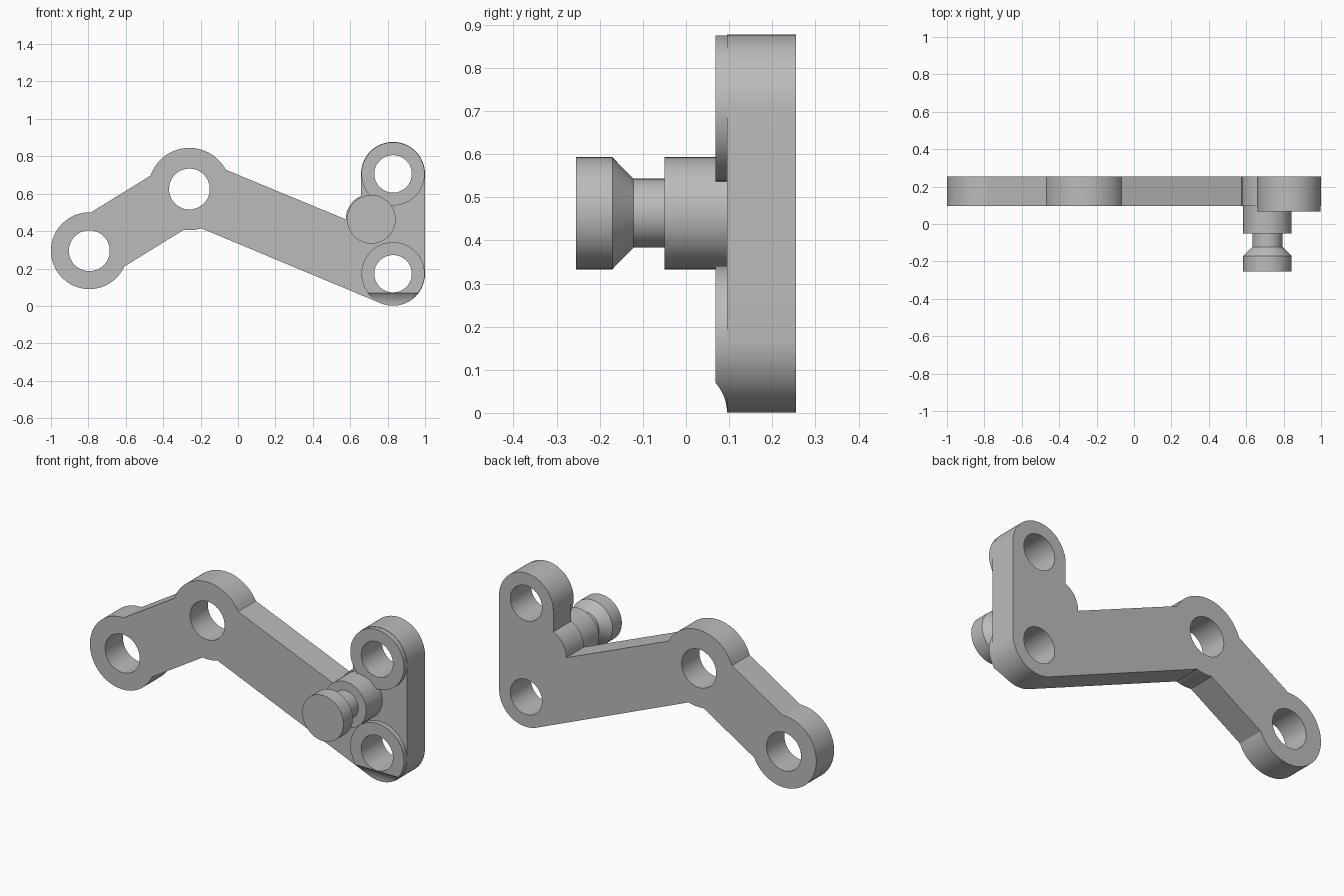
import bpy, bmesh
from math import cos, sin, radians, pi
from mathutils import Matrix

if "Cube" in bpy.data.objects:
    bpy.data.objects.remove(bpy.data.objects["Cube"])

GREY = (0.5, 0.5, 0.5, 1)
steel = bpy.data.materials.new("grey_metal")
steel.use_nodes = True
steel.diffuse_color = GREY
steel.node_tree.nodes["Principled BSDF"].inputs["Base Color"].default_value = GREY

# Hole centres (x, z) along the bracket
END, ELBOW = (-0.795, 0.295), (-0.26, 0.625)
UPPER, LOWER = (0.829, 0.706), (0.829, 0.172)
PIN = (0.713, 0.463)
FRONT, BACK, BOSS = 0.095, 0.255, 0.068


def arc(center, radius, start, end):
    steps = max(4, round((end - start) / 5))
    angles = [radians(start + (end - start) * i / steps) for i in range(steps + 1)]
    return [(center[0] + radius * cos(a), center[1] + radius * sin(a)) for a in angles]


def circle(center, radius):
    return arc(center, radius, 0, 360)[:-1]


def finish(obj):
    obj.data.materials.clear()
    obj.data.materials.append(steel)
    bpy.ops.object.select_all(action="DESELECT")
    obj.select_set(True)
    bpy.context.view_layer.objects.active = obj
    bpy.ops.object.shade_smooth_by_angle(angle=radians(30))
    return obj


def slab(name, loops, y0, y1):
    """Extrude an outline with holes from y0 to y1."""
    curve = bpy.data.curves.new(name + "_profile", "CURVE")
    curve.dimensions, curve.fill_mode = "2D", "BOTH"
    curve.extrude = (y1 - y0) / 2
    for loop in loops:
        spline = curve.splines.new("POLY")
        spline.points.add(len(loop) - 1)
        for point, (x, z) in zip(spline.points, loop):
            point.co = (x, z, 0, 1)
        spline.use_cyclic_u = True
    helper = bpy.data.objects.new(name + "_profile", curve)
    bpy.context.collection.objects.link(helper)
    bpy.context.view_layer.update()
    mesh = bpy.data.meshes.new_from_object(
        helper.evaluated_get(bpy.context.evaluated_depsgraph_get()))
    bpy.data.objects.remove(helper)
    bm = bmesh.new()
    bm.from_mesh(mesh)
    bmesh.ops.remove_doubles(bm, verts=bm.verts, dist=0.0001)
    bmesh.ops.transform(bm, verts=bm.verts, matrix=Matrix.Translation((0, (y0 + y1) / 2, 0))
                        @ Matrix.Rotation(pi / 2, 4, "X"))
    bmesh.ops.recalc_face_normals(bm, faces=bm.faces)
    bm.to_mesh(mesh)
    bm.free()
    obj = bpy.data.objects.new(name, mesh)
    bpy.context.collection.objects.link(obj)
    return finish(obj)


def lathe(name, center, profile, sides=64):
    """Turn (y, radius) points around an axis along y, with capped ends."""
    bm = bmesh.new()
    rings = [[bm.verts.new((x, y, z)) for x, z in
              [(center[0] + r * cos(2 * pi * i / sides), center[1] + r * sin(2 * pi * i / sides))
               for i in range(sides)]] for y, r in profile]
    for a, b in zip(rings, rings[1:]):
        for i in range(sides):
            j = (i + 1) % sides
            bm.faces.new((a[i], a[j], b[j], b[i]))
    bm.faces.new(rings[0])
    bm.faces.new(rings[-1])
    bmesh.ops.recalc_face_normals(bm, faces=bm.faces)
    mesh = bpy.data.meshes.new(name)
    bm.to_mesh(mesh)
    bm.free()
    obj = bpy.data.objects.new(name, mesh)
    bpy.context.collection.objects.link(obj)
    return finish(obj)


# Bent arm plate: arcs joined by straight edges, pierced by four holes
outline = (arc(LOWER, 0.171, -112.5, 0) + arc(UPPER, 0.171, 0, 180)
           + arc(PIN, 0.137, 114, 180) + arc(ELBOW, 0.22, 28, 161)
           + arc(END, 0.205, 87.7, 335.7) + arc(ELBOW, 0.22, 262.3, 287))
holes = [circle(END, 0.109), circle(ELBOW, 0.109), circle(UPPER, 0.1), circle(LOWER, 0.1)]
slab("arm_plate", [outline] + holes, FRONT, BACK)

# Raised rings around the two mounting holes
slab("upper_boss", [circle(UPPER, 0.169), circle(UPPER, 0.1)], BOSS, FRONT)
lower_boss = slab("lower_boss", [circle(LOWER, 0.169), circle(LOWER, 0.1)], BOSS, FRONT)

# Hollow relief along the bottom of the lower ring
bpy.ops.mesh.primitive_cylinder_add(vertices=96, radius=0.104, depth=0.6,
                                    location=(LOWER[0], -0.009, 0), rotation=(0, pi / 2, 0))
cutter = bpy.context.object
cutter.name = "relief_cutter"
cutter.hide_render = True
cutter.hide_set(True)
cut = lower_boss.modifiers.new("relief", "BOOLEAN")
cut.operation, cut.solver, cut.object = "DIFFERENCE", "EXACT", cutter

# Grooved pin on the front
lathe("grooved_pin", PIN, [(-0.255, 0.13), (-0.171, 0.13), (-0.122, 0.08),
                           (-0.05, 0.08), (-0.05, 0.13), (0.12, 0.13)])
